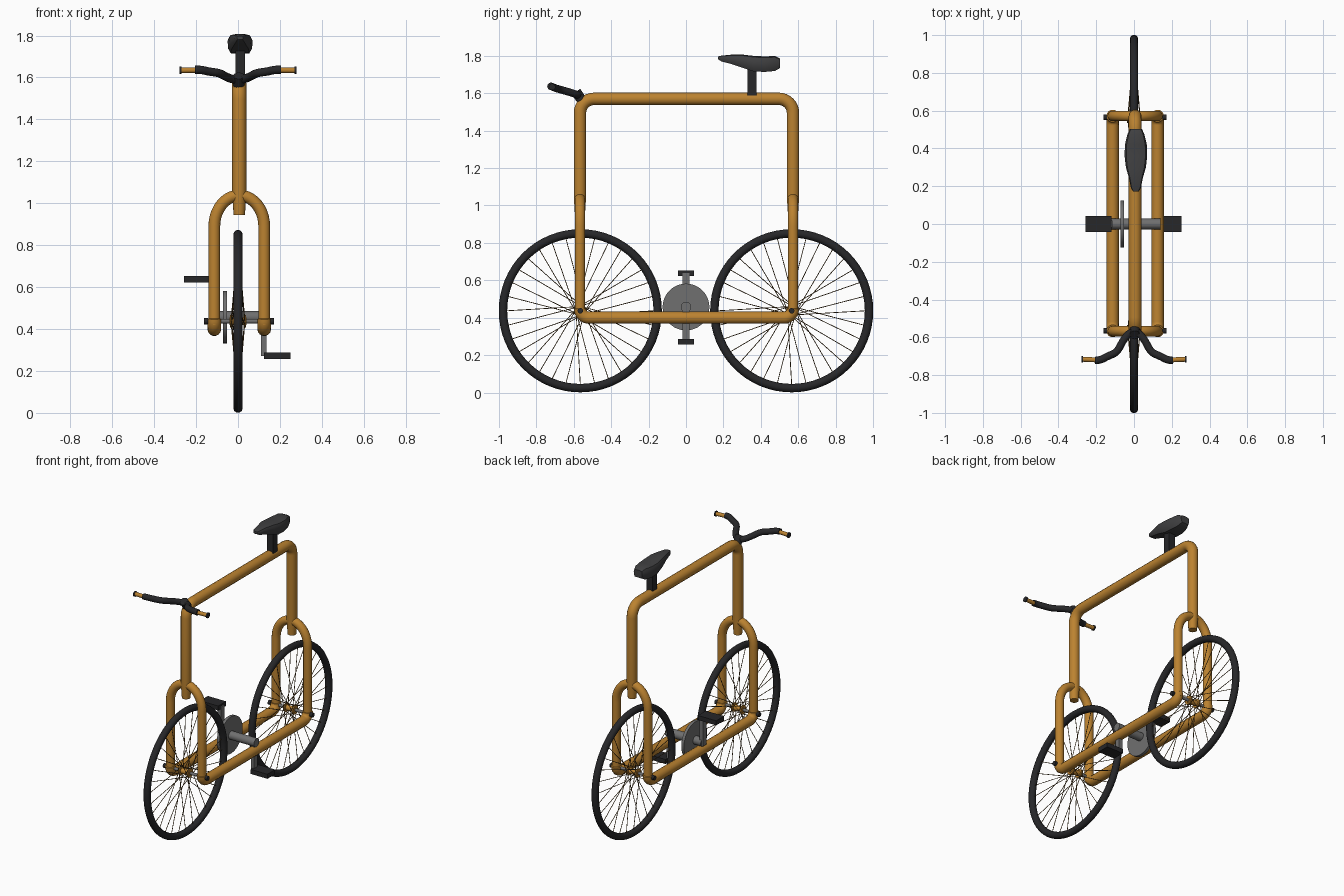
import bpy, bmesh, math
from math import sin, cos, pi
from mathutils import Vector, Matrix

if "Cube" in bpy.data.objects:
    bpy.data.objects.remove(bpy.data.objects["Cube"])


def mat(name, rgb):
    m = bpy.data.materials.new(name)
    m.diffuse_color = (*rgb, 1)
    m.use_nodes = True
    m.node_tree.nodes["Principled BSDF"].inputs["Base Color"].default_value = m.diffuse_color
    return m


ORANGE = mat("orange_paint", (0.50, 0.225, 0.03))
BLACK = mat("black_rubber", (0.02, 0.02, 0.022))
SEAT = mat("seat_cover", (0.05, 0.05, 0.052))
METAL = mat("metal", (0.16, 0.16, 0.16))
SPOKE = mat("spoke_metal", (0.14, 0.075, 0.02))


def finish(name, bm, m, smooth=True):
    bmesh.ops.recalc_face_normals(bm, faces=bm.faces[:])
    me = bpy.data.meshes.new(name)
    bm.to_mesh(me)
    bm.free()
    me.materials.append(m)
    o = bpy.data.objects.new(name, me)
    bpy.context.collection.objects.link(o)
    if smooth:
        bpy.ops.object.select_all(action='DESELECT')
        o.select_set(True)
        bpy.context.view_layer.objects.active = o
        bpy.ops.object.shade_smooth_by_angle(angle=math.radians(40))
    return o


def add_rod(bm, a, b, r, n=16):
    a, b = Vector(a), Vector(b)
    d = b - a
    mx = Matrix.Translation((a + b) / 2) @ d.to_track_quat('Z', 'Y').to_matrix().to_4x4()
    bmesh.ops.create_cone(bm, cap_ends=True, segments=n, radius1=r, radius2=r,
                          depth=d.length, matrix=mx)


def rod(name, a, b, r, m, n=24):
    bm = bmesh.new()
    add_rod(bm, a, b, r, n)
    return finish(name, bm, m)


def box(name, lo, hi, m):
    lo, hi = Vector(lo), Vector(hi)
    bm = bmesh.new()
    bmesh.ops.create_cube(bm, size=1, matrix=Matrix.Translation((lo + hi) / 2)
                          @ Matrix.Diagonal((*(hi - lo), 1)))
    return finish(name, bm, m, False)


def rounded(pts, rad, n=8):
    """Round right-angle corners of a polyline."""
    pts = [Vector(p) for p in pts]
    out = [pts[0]]
    for p, c, q in zip(pts, pts[1:], pts[2:]):
        u, v = (p - c).normalized() * rad, (q - c).normalized() * rad
        out += [c + u * (1 - sin(t)) + v * (1 - cos(t))
                for t in (pi / 2 * i / n for i in range(n + 1))]
    return out + [pts[-1]]


def tube(name, pts, r, m, kind='POLY', ends=1.0):
    cu = bpy.data.curves.new(name, 'CURVE')
    cu.dimensions = '3D'
    cu.bevel_depth, cu.bevel_resolution, cu.use_fill_caps = r, 5, True
    cu.resolution_u = 6
    sp = cu.splines.new(kind)
    sp.points.add(len(pts) - 1)
    for p, c in zip(sp.points, pts):
        p.co = (*c, 1)
    sp.points[0].radius = sp.points[-1].radius = ends
    if kind == 'NURBS':
        sp.use_endpoint_u, sp.order_u = True, 3
    cu.materials.append(m)
    o = bpy.data.objects.new(name, cu)
    bpy.context.collection.objects.link(o)
    bpy.ops.object.select_all(action='DESELECT')
    o.select_set(True)
    bpy.context.view_layer.objects.active = o
    bpy.ops.object.convert(target='MESH')
    bpy.ops.object.shade_smooth_by_angle(angle=math.radians(40))
    return o


CX, YF, YB, ZW = 0.006, -0.567, 0.572, 0.437

# main frame hoop: head tube, top tube, seat tube
hoop = rounded([(CX, YF, 1.05), (CX, YF, 1.57), (CX, YB, 1.57), (CX, YB, 1.05)], 0.075)
tube("frame_hoop", [(CX, YF, 0.945)] + hoop + [(CX, YB, 0.945)], 0.034, ORANGE, ends=0.8)

# lower side rails
for side, x in (("left", CX - 0.119), ("right", CX + 0.119)):
    tube(side + "_rail", rounded([(x, YF, 0.45), (x, YF, 0.40), (x, YB, 0.40),
                                  (x, YB, 0.45)], 0.048), 0.033, ORANGE, ends=0.85)

# front and rear forks
for end, y in (("front", YF), ("rear", YB)):
    arch = [(CX - 0.119 * cos(t), y, 0.89 + 0.147 * sin(t))
            for t in (pi * i / 20 for i in range(21))]
    tube(end + "_fork", [(CX - 0.119, y, 0.42)] + arch + [(CX + 0.119, y, 0.42)],
         0.028, ORANGE)

# wheels
for end, y in (("front", -0.565), ("rear", 0.565)):
    bm = bmesh.new()
    R, r, N, K = 0.4135, 0.0225, 64, 14
    grid = [[bm.verts.new(((r * sin(b)), y + (R + r * cos(b)) * cos(a),
                           ZW + (R + r * cos(b)) * sin(a)))
             for b in (2 * pi * j / K for j in range(K))]
            for a in (2 * pi * i / N for i in range(N))]
    for i in range(N):
        for j in range(K):
            bm.faces.new((grid[i][j], grid[i][(j + 1) % K],
                          grid[(i + 1) % N][(j + 1) % K], grid[(i + 1) % N][j]))
    finish(end + "_tire", bm, BLACK)

    # hub with two flanges
    bm = bmesh.new()
    add_rod(bm, (-0.04, y, ZW), (0.04, y, ZW), 0.018)
    for s in (-1, 1):
        add_rod(bm, (s * 0.026, y, ZW), (s * 0.038, y, ZW), 0.029)
    finish(end + "_hub", bm, ORANGE)

    # crossed spokes
    bm = bmesh.new()
    for i in range(32):
        a = 2 * pi * i / 32
        h = a + (1.2 if i // 2 % 2 else -1.2)
        add_rod(bm, ((1 if i % 2 else -1) * 0.032, y + 0.024 * cos(h), ZW + 0.024 * sin(h)),
                (0, y + 0.395 * cos(a), ZW + 0.395 * sin(a)), 0.0021, 6)
    finish(end + "_spokes", bm, SPOKE)

    # axle with nuts
    rod(end + "_axle", (-0.158, y, ZW), (0.168, y, ZW), 0.01, METAL)
    for side, x in (("left", -0.152), ("right", 0.162)):
        rod(f"{end}_{side}_axle_nut", (x - 0.01, y, ZW), (x + 0.01, y, ZW), 0.015, BLACK, 12)

# crank axle, chainring, arms and pedals
ZC = 0.457
rod("crank_axle", (-0.13, 0, ZC), (0.14, 0, ZC), 0.028, METAL)
rod("chainring", (-0.072, 0, ZC), (-0.052, 0, ZC), 0.125, METAL, 48)
box("left_crank_arm", (-0.14, -0.019, ZC - 0.02), (-0.115, 0.019, 0.64), METAL)
box("right_crank_arm", (0.11, -0.019, 0.272), (0.135, 0.019, ZC + 0.02), METAL)
box("left_pedal", (-0.257, -0.042, 0.622), (-0.12, 0.042, 0.653), BLACK)
box("right_pedal", (0.125, -0.042, 0.256), (0.251, 0.042, 0.287), BLACK)

# seat: lofted sections (y, half width, bottom, top)
bm = bmesh.new()
rings = []
for y, w, lo, hi in ((0.172, 0.015, 1.782, 1.797), (0.19, 0.026, 1.770, 1.801),
                     (0.24, 0.036, 1.757, 1.806), (0.30, 0.053, 1.737, 1.807),
                     (0.36, 0.060, 1.717, 1.800), (0.42, 0.058, 1.714, 1.797),
                     (0.475, 0.045, 1.719, 1.799), (0.503, 0.032, 1.735, 1.785)):
    c, h = (lo + hi) / 2, (hi - lo) / 2
    sec = [(-0.75, -1), (0.75, -1), (0.95, -0.5), (1, 0.4), (0.85, 0.85), (0.4, 1),
           (-0.4, 1), (-0.85, 0.85), (-1, 0.4), (-0.95, -0.5)]
    rings.append([bm.verts.new((0.01 + w * u, y, c + h * v)) for u, v in sec])
for p, q in zip(rings, rings[1:]):
    for i in range(10):
        bm.faces.new((p[i], p[(i + 1) % 10], q[(i + 1) % 10], q[i]))
bm.faces.new(rings[0])
bm.faces.new(rings[-1])
finish("seat", bm, SEAT)
box("seat_post", (-0.013, 0.33, 1.58), (0.034, 0.378, 1.745), BLACK)

# handlebar with stem and grips
half = [(0.03, -0.580, 1.592), (0.06, -0.62, 1.605), (0.09, -0.68, 1.622),
        (0.14, -0.70, 1.628), (0.18, -0.722, 1.638), (0.205, -0.722, 1.637)]
path = [(-x, y, z) for x, y, z in reversed(half)] + [(0, -0.573, 1.588)] + half
tube("handlebar", path, 0.02, BLACK, 'NURBS')
rod("stem", (0.004, -0.555, 1.56), (0.004, -0.588, 1.608), 0.027, BLACK)
for side, s in (("left", -1), ("right", 1)):
    rod(side + "_grip", (s * 0.19, -0.72, 1.635), (s * 0.272, -0.716, 1.634), 0.013, ORANGE)
    rod(side + "_grip_cap", (s * 0.27, -0.716, 1.634), (s * 0.278, -0.716, 1.634), 0.018, BLACK)
